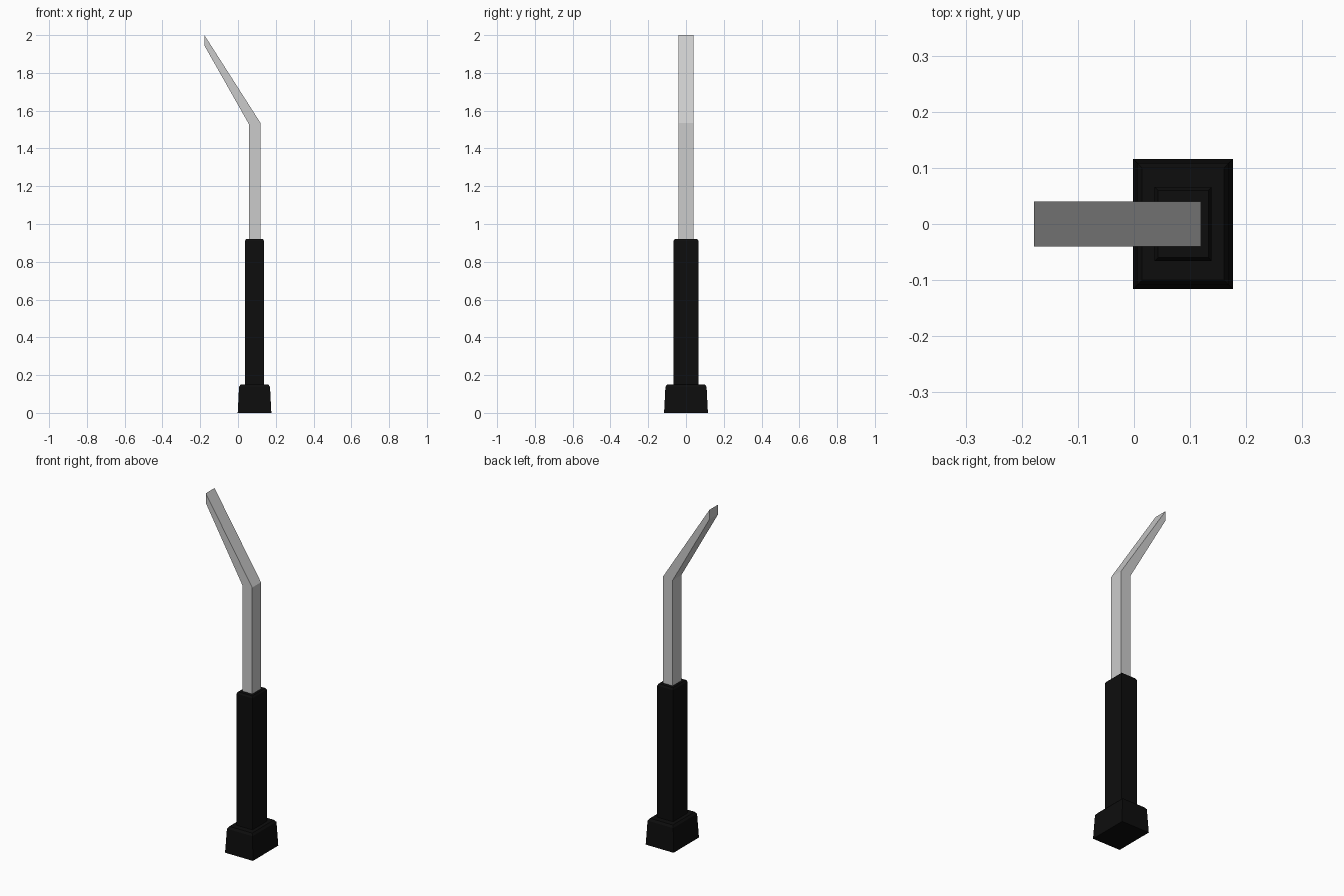
import bpy, bmesh

if "Cube" in bpy.data.objects:
    bpy.data.objects.remove(bpy.data.objects["Cube"])

CX = 0.0875  # centre line of the upright parts


def make_object(name, bm, mat=None):
    bmesh.ops.recalc_face_normals(bm, faces=bm.faces)
    mesh = bpy.data.meshes.new(name)
    bm.to_mesh(mesh)
    bm.free()
    if mat:
        mesh.materials.append(mat)
    obj = bpy.data.objects.new(name, mesh)
    bpy.context.collection.objects.link(obj)
    return obj


def stacked_block(name, levels, mat):
    """Closed rectangular block from (z, half_x, half_y) levels."""
    bm = bmesh.new()
    rings = [[bm.verts.new((CX + sx * hx, sy * hy, z))
              for sx, sy in ((-1, -1), (1, -1), (1, 1), (-1, 1))]
             for z, hx, hy in levels]
    for a, b in zip(rings, rings[1:]):
        for i in range(4):
            j = (i + 1) % 4
            bm.faces.new((a[i], a[j], b[j], b[i]))
    bm.faces.new(rings[0][::-1])
    bm.faces.new(rings[-1])
    return make_object(name, bm, mat)


def bent_bar(name, sections, half_y):
    """Rectangular bar through (left_x, left_z, right_x, right_z) sections."""
    bm = bmesh.new()
    rings = [[bm.verts.new(p) for p in ((lx, -half_y, lz), (rx, -half_y, rz),
                                        (rx, half_y, rz), (lx, half_y, lz))]
             for lx, lz, rx, rz in sections]
    for a, b in zip(rings, rings[1:]):
        for i in range(4):
            j = (i + 1) % 4
            bm.faces.new((a[i], a[j], b[j], b[i]))
    bm.faces.new(rings[0][::-1])
    bm.faces.new(rings[-1])
    return make_object(name, bm)


black = bpy.data.materials.new("black")
black.diffuse_color = (0.004, 0.004, 0.004, 1)
black.use_nodes = True
black.node_tree.nodes["Principled BSDF"].inputs["Base Color"].default_value = black.diffuse_color

# Tapered foot with a chamfered top edge
stacked_block("foot", [(0, 0.089, 0.116), (0.138, 0.082, 0.109),
                       (0.15, 0.073, 0.1)], black)

# Grip sleeve with a chamfered top edge
stacked_block("grip_sleeve", [(0.15, 0.051, 0.066), (0.91, 0.051, 0.066),
                              (0.92, 0.045, 0.06)], black)

# Grey bar, bent towards -x and cut vertically at the tip
bent_bar("bent_bar", [(0.057, 0.92, 0.119, 0.92),
                      (0.057, 1.53, 0.119, 1.535),
                      (-0.178, 1.945, -0.178, 2.0)], 0.04)
